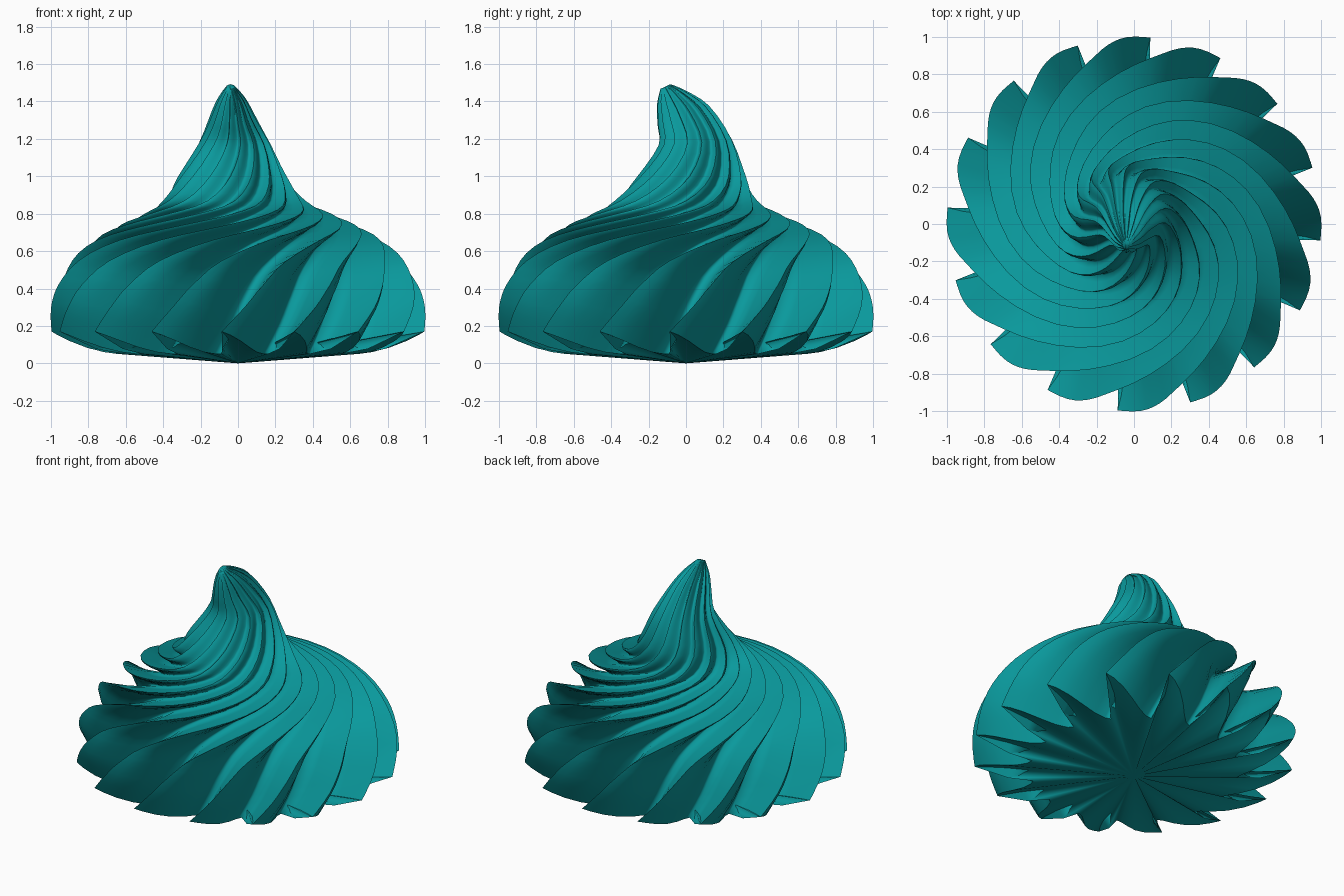
import bpy, bmesh, math

if "Cube" in bpy.data.objects:
    bpy.data.objects.remove(bpy.data.objects["Cube"])

LOBES = 16
START = math.radians(-5)
# One lobe, from its sharp crest round to the valley: (angle fraction, depth fraction)
LOBE = [(0, 0), (.12, .1), (.26, .27), (.42, .52), (.58, .77), (.74, .94), (.87, 1), (.95, .58)]

# Rings: z, crest radius, twist in degrees, groove depth, centre x, centre y, forward tilt, valley drop
RINGS = [
    (.17, 1.0, 0, .36, 0, 0, 0, .12),
    (.30, 1.0, 7, .35, 0, 0, 0, .09),
    (.42, .97, 13, .34, 0, 0, 0, .06),
    (.55, .89, 22, .33, 0, 0, 0, .04),
    (.66, .77, 40, .31, 0, 0, 0, .02),
    (.74, .63, 67, .29, 0, 0, 0, .01),
    (.80, .50, 92, .26, 0, 0, 0, 0),
    (.87, .38, 118, .22, -.02, 0, 0, 0),
    (1.0, .29, 138, .18, -.03, .03, 0, 0),
    (1.18, .20, 150, .17, -.02, .05, 4, 0),
    (1.33, .147, 155, .17, -.03, -.015, 19, 0),
    (1.42, .09, 157, .17, -.035, -.07, 20, 0),
    (1.48, .03, 158, .15, -.04, -.11, 25, 0),
]


def smooth_rows(rows, steps):
    """Catmull-Rom interpolation between rings."""
    out = []
    for i in range(len(rows) - 1):
        p0, p1, p2 = rows[max(i - 1, 0)], rows[i], rows[i + 1]
        p3 = rows[min(i + 2, len(rows) - 1)]
        for k in range(steps):
            t = k / steps
            out.append([.5 * (2 * b + (c - a) * t + (2 * a - 5 * b + 4 * c - d) * t * t
                              + (3 * b - a - 3 * c + d) * t ** 3)
                        for a, b, c, d in zip(p0, p1, p2, p3)])
    return out + [rows[-1]]


bm = bmesh.new()
loops = []
for z, r, twist, depth, cx, cy, tilt, drop in smooth_rows(RINGS, 3):
    loop = []
    tl = math.radians(tilt)
    squeeze = 1 - .011 * max(tilt, 0)  # the bent tip is narrower sideways
    for n in range(LOBES):
        for f, d in LOBE:
            a = START + math.radians(twist) + (n + f) * math.tau / LOBES
            rad = r * (1 - depth * d)
            x, y = rad * math.cos(a) * squeeze, rad * math.sin(a)
            dz = drop * (1 - (1 - d) ** 1.7)  # valleys hang lower near the rim
            loop.append(bm.verts.new((cx + x, cy + y * math.cos(tl), z - dz + y * math.sin(tl))))
    loops.append(loop)

# Skin between rings
count = len(loops[0])
for lo, hi in zip(loops, loops[1:]):
    for i in range(count):
        j = (i + 1) % count
        bm.faces.new((lo[i], lo[j], hi[j], hi[i]))
# Shallow star-shaped underside and closed tip
base = bm.verts.new((0, 0, 0))
for i in range(count):
    bm.faces.new((base, loops[0][(i + 1) % count], loops[0][i]))
bm.faces.new(loops[-1])
for f in bm.faces:
    f.smooth = True
# Sharp crests and sharp rim
for lo, hi in zip(loops, loops[1:]):
    for i in range(0, count, len(LOBE)):
        bm.edges.get((lo[i], hi[i])).smooth = False
for i in range(count):
    bm.edges.get((loops[0][i], loops[0][(i + 1) % count])).smooth = False

mesh = bpy.data.meshes.new("whipped_dollop")
bm.to_mesh(mesh)
bm.free()
dollop = bpy.data.objects.new("whipped_dollop", mesh)
bpy.context.collection.objects.link(dollop)

mat = bpy.data.materials.new("teal")
mat.diffuse_color = (.003, .32, .335, 1)
mat.use_nodes = True
mat.node_tree.nodes["Principled BSDF"].inputs["Base Color"].default_value = mat.diffuse_color
mesh.materials.append(mat)
